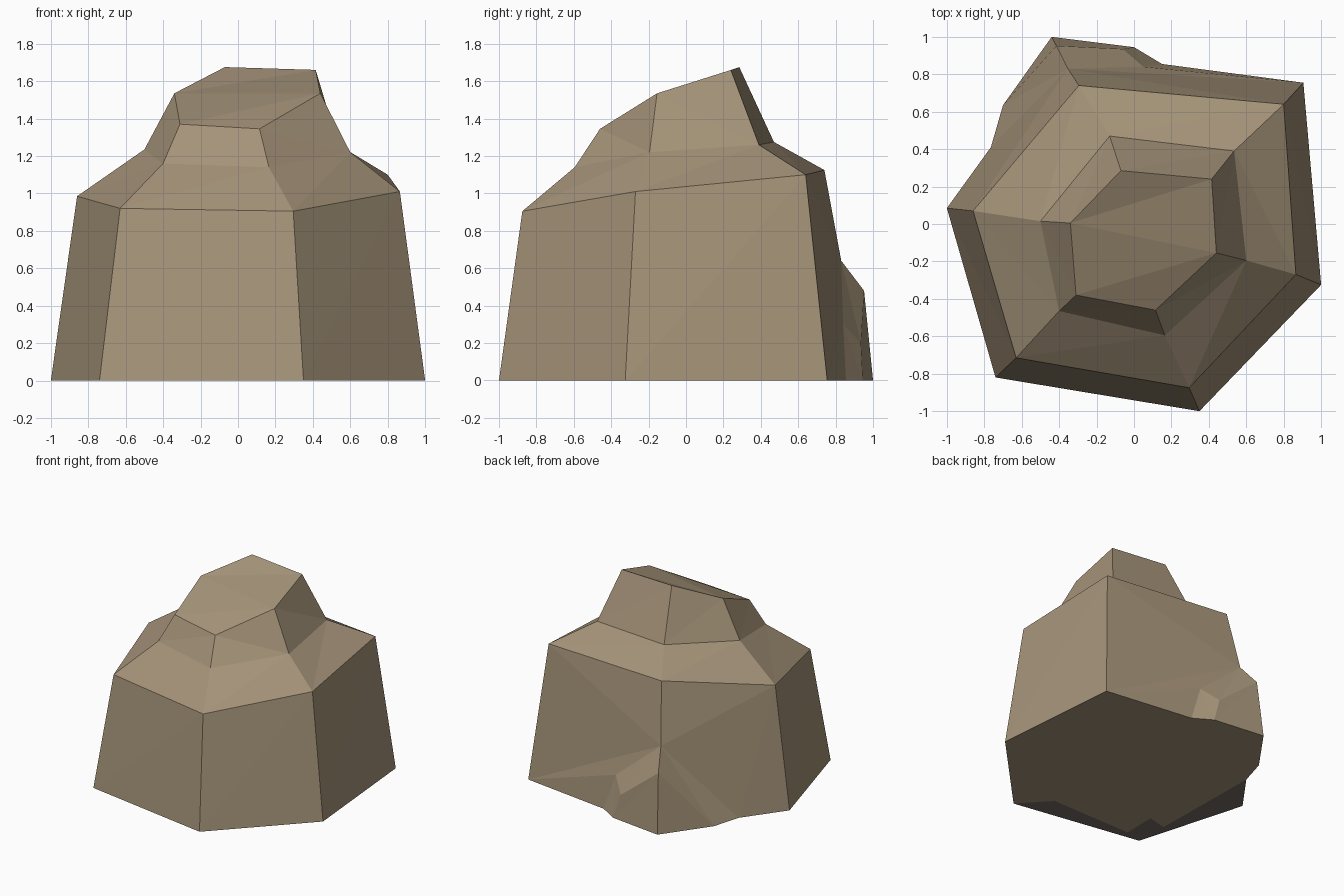
import bpy, bmesh

if "Cube" in bpy.data.objects:
    bpy.data.objects.remove(bpy.data.objects["Cube"])

stone = bpy.data.materials.new("tan stone")
stone.diffuse_color = (0.375, 0.292, 0.19, 1)
stone.use_nodes = True
stone.node_tree.nodes["Principled BSDF"].inputs["Base Color"].default_value = stone.diffuse_color
grey = bpy.data.materials.new("dark grey stone")
grey.diffuse_color = (0.17, 0.15, 0.13, 1)
grey.use_nodes = True
grey.node_tree.nodes["Principled BSDF"].inputs["Base Color"].default_value = grey.diffuse_color

# Four stacked irregular hexagon rings: left, front-left, front, right, back-right, back
RINGS = [
    [(-1, .085, 0), (-.74, -.82, 0), (.35, -1, 0), (1, -.325, 0), (.905, .755, 0), (-.44, 1, 0)],
    [(-.86, .07, .985), (-.63, -.715, .92), (.295, -.875, .905), (.865, -.27, 1.01), (.80, .64, 1.10), (-.295, .74, 1.125)],
    [(-.50, .015, 1.235), (-.40, -.465, 1.16), (.165, -.595, 1.14), (.60, -.195, 1.22), (.535, .39, 1.26), (-.13, .47, 1.275)],
    [(-.34, .005, 1.535), (-.31, -.38, 1.37), (.115, -.46, 1.345), (.44, -.155, 1.535), (.415, .24, 1.66), (-.07, .285, 1.675)],
]

bm = bmesh.new()
base, mid, neck, top = [[bm.verts.new(p) for p in ring] for ring in RINGS]


def add_faces(*faces):
    return [bm.faces.new(f) for f in faces]


# Plain lower walls, sloped shoulder and upper block
for lower, upper, sides in ((base, mid, range(4)), (mid, neck, range(6)), (neck, top, range(6))):
    for i in sides:
        j = (i + 1) % 6
        if lower is neck and i in (2, 3):
            add_faces((lower[i], lower[j], upper[i]), (lower[j], upper[j], upper[i]))
        else:
            add_faces((lower[i], lower[j], upper[j]), (lower[i], upper[j], upper[i]))

# Slanted faceted cap
a, b, c, d, e, f = top
add_faces((a, e, f), (a, d, e), (a, b, d), (b, c, d))

# Ledge bulging from the foot of the back corner
c1 = bm.verts.new((-.353, .83, .64))
c2 = bm.verts.new((-.415, .952, .48))
p = bm.verts.new((.05, .84, .30))
q = bm.verts.new((-.06, .935, .20))
s1 = bm.verts.new((.15, .855, 0))
s2 = bm.verts.new((0, .945, 0))
t1 = bm.verts.new((-.70, .635, 0))
t2 = bm.verts.new((-.765, .41, 0))
A0, B0, C0, D0, E0, F0 = base
A1, E1, F1 = mid[0], mid[4], mid[5]
add_faces(
    # back wall above and beside the ledge
    (E1, c1, F1), (E1, E0, c1), (E0, p, c1), (E0, s1, p),
    # ledge on the back wall
    (c1, p, q), (c1, q, c2), (p, s1, s2), (p, s2, q), (c2, q, s2), (c2, s2, F0),
    # left wall and its ledge
    (F1, c1, A1), (c1, t2, A1), (A1, t2, A0), (c1, c2, t1), (c1, t1, t2), (c2, F0, t1))

# Flat underside: tan with a dark grey strip along the front and left edges
seam = [bm.verts.new((x, y, 0)) for x, y in
        ((.135, -.77), (-.59, -.78), (-.587, -.504), (-.749, -.545))]
add_faces((C0, D0, E0, s1, s2, F0, t1, t2, *seam[::-1]))
strip, = add_faces((*seam, t2, A0, B0, C0))
strip.material_index = 1
bmesh.ops.recalc_face_normals(bm, faces=bm.faces)

mesh = bpy.data.meshes.new("rock")
bm.to_mesh(mesh)
bm.free()
mesh.materials.append(stone)
mesh.materials.append(grey)
bpy.context.collection.objects.link(bpy.data.objects.new("rock", mesh))
